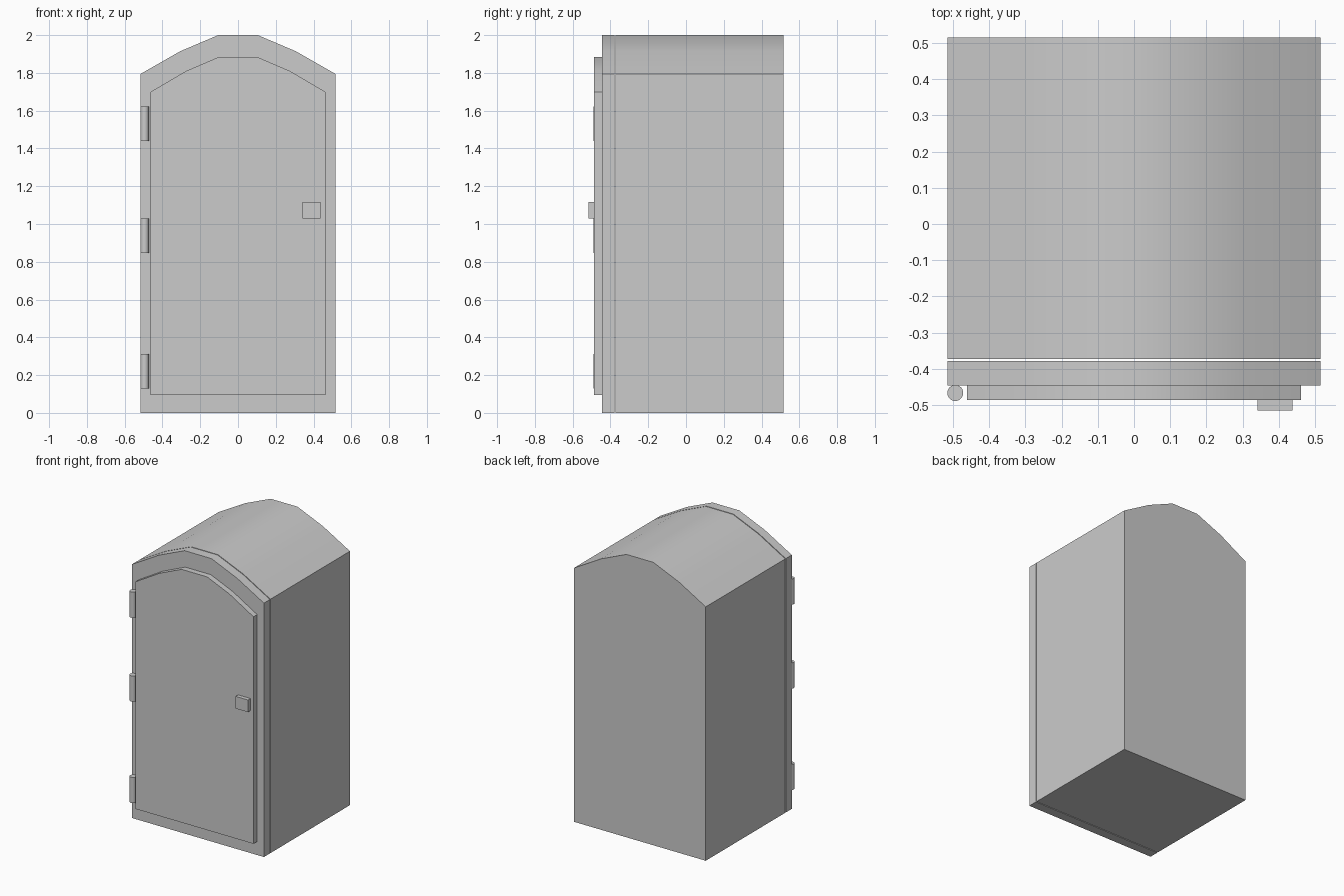
import bpy, bmesh, math

if "Cube" in bpy.data.objects:
    bpy.data.objects.remove(bpy.data.objects["Cube"])


def finish(obj):
    bpy.ops.object.select_all(action='DESELECT')
    obj.select_set(True)
    bpy.context.view_layer.objects.active = obj
    bpy.ops.object.shade_smooth_by_angle(angle=math.radians(35))


def arched_slab(name, half_profile, y0, y1):
    """Mirror a right-hand (x, z) outline and extrude it along y."""
    outline = half_profile + [(-x, z) for x, z in reversed(half_profile)]
    bm = bmesh.new()
    face = bm.faces.new([bm.verts.new((x, y0, z)) for x, z in outline])
    ret = bmesh.ops.extrude_face_region(bm, geom=[face])
    moved = [v for v in ret['geom'] if isinstance(v, bmesh.types.BMVert)]
    bmesh.ops.translate(bm, verts=moved, vec=(0, y1 - y0, 0))
    bmesh.ops.recalc_face_normals(bm, faces=bm.faces[:])
    mesh = bpy.data.meshes.new(name)
    bm.to_mesh(mesh)
    bm.free()
    obj = bpy.data.objects.new(name, mesh)
    bpy.context.collection.objects.link(obj)
    finish(obj)
    return obj


# Cabin and front frame share one arched outline, with a thin seam between
shell = [(0.515, 0), (0.515, 1.795), (0.305, 1.915), (0.105, 2.0)]
arched_slab("cabin_body", shell, -0.373, 0.515)
arched_slab("front_frame", shell, -0.446, -0.379)

# Door panel
door = [(0.462, 0.095), (0.462, 1.70), (0.275, 1.81), (0.10, 1.885)]
arched_slab("door", door, -0.487, -0.446)

# Latch block
bpy.ops.mesh.primitive_cube_add(size=1, location=(0.39, -0.501, 1.073))
latch = bpy.context.object
latch.name = "door_latch"
latch.scale = (0.096, 0.028, 0.086)

# Hinge barrels
for i, z in enumerate((0.22, 0.937, 1.53)):
    bpy.ops.mesh.primitive_cylinder_add(vertices=32, radius=0.022, depth=0.182,
                                        location=(-0.494, -0.467, z))
    hinge = bpy.context.object
    hinge.name = f"hinge_{i + 1}"
    finish(hinge)
